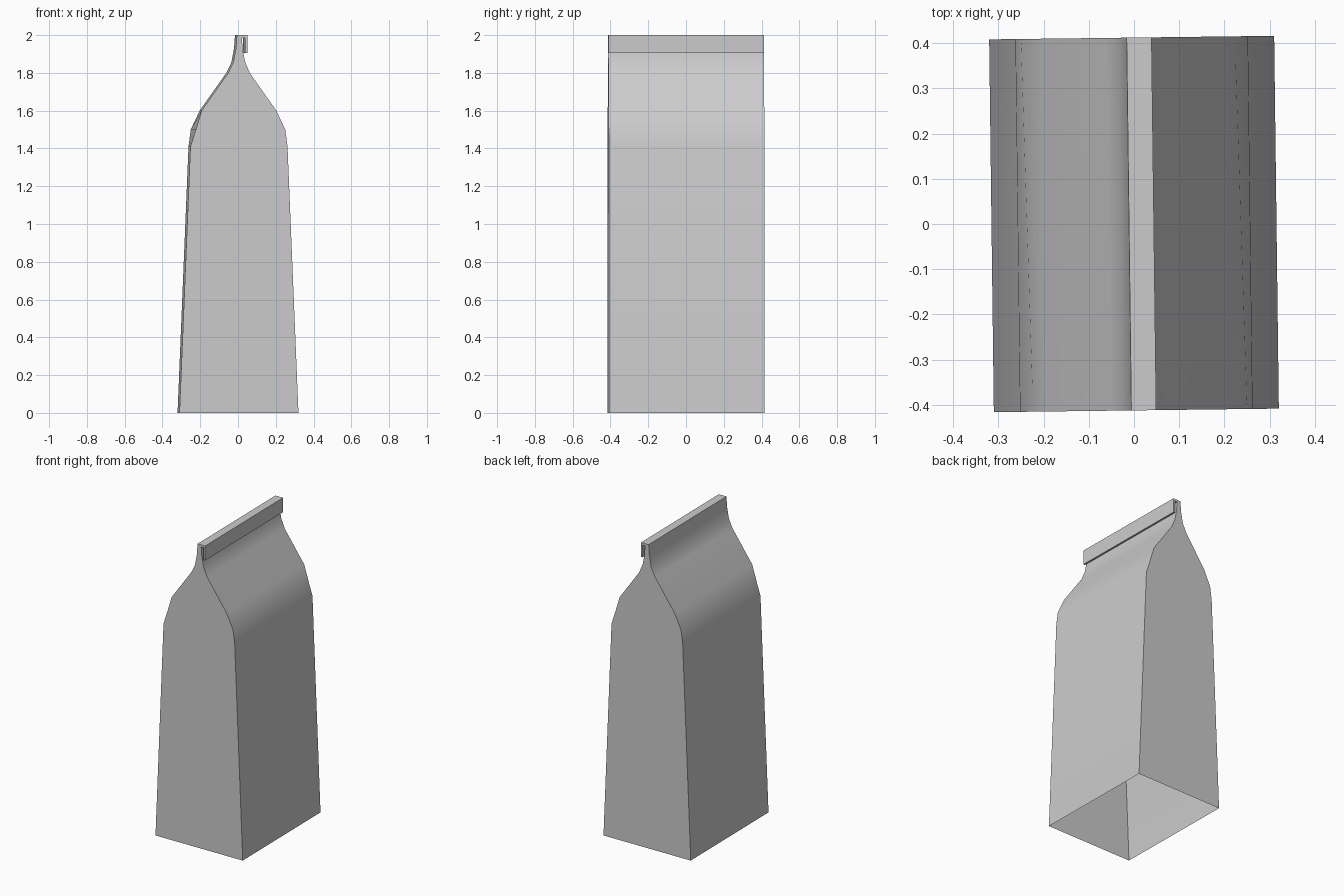
import bpy
import bmesh
from mathutils import Matrix

cube = bpy.data.objects.get("Cube")
if cube:
    bpy.data.objects.remove(cube, do_unlink=True)

HALF_DEPTH = 0.412
TWIST = 0.0125

# Plain paper colour
paper = bpy.data.materials.new("grey_paper")
paper.use_nodes = True
colour = (0.6, 0.6, 0.6, 1)
paper.diffuse_color = colour
paper.node_tree.nodes["Principled BSDF"].inputs["Base Color"].default_value = colour

# Side profile as (half width, height), from the open base to the shoulder
body = [(0.315, 0), (0.257, 1.41), (0.245, 1.5), (0.198, 1.6), (0.057, 1.8)]
SHOULDER = 2          # row that is creased flat at two opposite corners
CREASED = 0.228

# Neck and the folded-over lip along the top
right_neck = [(0.032, 1.86), (0.02, 1.92), (0.015, 1.985)]
lip = [(0.032, 1.985), (0.032, 1.905), (0.044, 1.905), (0.044, 2), (-0.011, 2)]
left_neck = [(-0.016, 1.93), (-0.03, 1.855)]


def outline(creased_side):
    """Profile running up the +x side, over the lip and down the -x side."""
    def side(sign):
        rows = [(sign * x, z) for x, z in body]
        if sign == creased_side:
            rows[SHOULDER] = (sign * CREASED, body[SHOULDER][1])
        return rows
    return side(1) + right_neck + lip + left_neck + side(-1)[::-1]


# Bag shell: one sheet with flat ends and an open base
bm = bmesh.new()
front = [bm.verts.new((x, -HALF_DEPTH, z)) for x, z in outline(-1)]
back = [bm.verts.new((x, HALF_DEPTH, z)) for x, z in outline(1)]
for i in range(len(front) - 1):
    bm.faces.new((front[i], back[i], back[i + 1], front[i + 1]))
bm.faces.new(front)
bm.faces.new(back[::-1])
bmesh.ops.rotate(bm, verts=bm.verts, cent=(0, 0, 0),
                 matrix=Matrix.Rotation(TWIST, 3, 'Z'))
bmesh.ops.recalc_face_normals(bm, faces=bm.faces)

mesh = bpy.data.meshes.new("paper_bag")
bm.to_mesh(mesh)
bm.free()
mesh.materials.append(paper)
bag = bpy.data.objects.new("paper_bag", mesh)
bpy.context.collection.objects.link(bag)

# Soft shoulders, crisp corners and folds
bpy.ops.object.select_all(action='DESELECT')
bag.select_set(True)
bpy.context.view_layer.objects.active = bag
bpy.ops.object.shade_smooth_by_angle()
